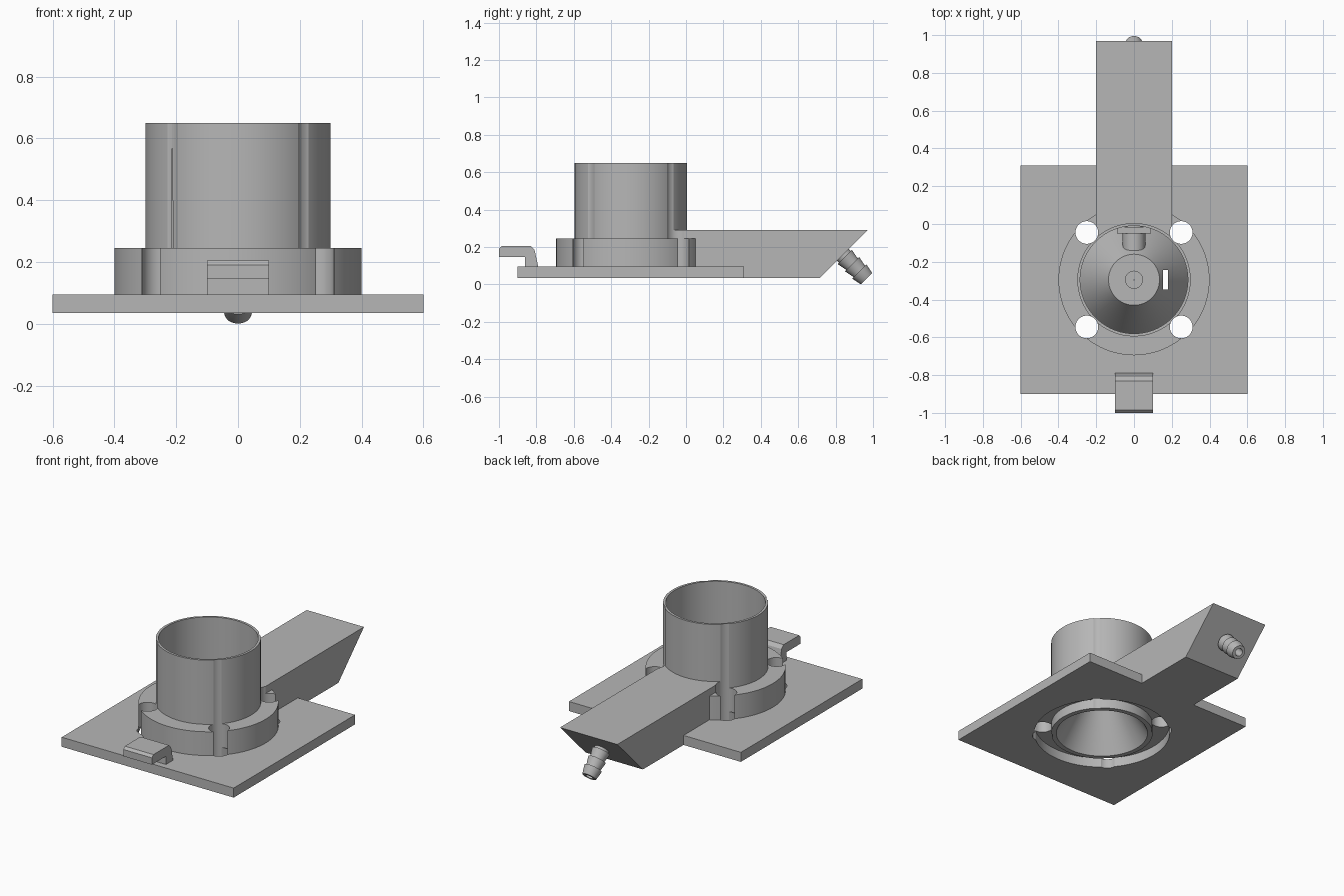
import bpy, bmesh, math
from mathutils import Matrix, Vector

if "Cube" in bpy.data.objects:
    bpy.data.objects.remove(bpy.data.objects["Cube"])

grey = bpy.data.materials.new("plain_grey")
grey.use_nodes = True
COLOR = (0.47, 0.47, 0.47, 1)
grey.diffuse_color = COLOR
grey.node_tree.nodes["Principled BSDF"].inputs["Base Color"].default_value = COLOR

CY = -0.295                      # centre of the round housing along y
BASE, TOP = 0.035, 0.095         # underside and top of the plate
HOUSING = Matrix.Translation((0, CY, 0))


def finish(name, bm, matrix=None):
    bmesh.ops.recalc_face_normals(bm, faces=bm.faces)
    if matrix:
        bm.transform(matrix)
    mesh = bpy.data.meshes.new(name)
    bm.to_mesh(mesh)
    bm.free()
    obj = bpy.data.objects.new(name, mesh)
    mesh.materials.append(grey)
    bpy.context.collection.objects.link(obj)
    return obj


def extrude_x(name, outline, half):
    """Side outline of (y, z) points, extruded symmetrically along x."""
    bm = bmesh.new()
    face = bm.faces.new([bm.verts.new((-half, y, z)) for y, z in outline])
    new = bmesh.ops.extrude_face_region(bm, geom=[face])["geom"]
    moved = [v for v in new if isinstance(v, bmesh.types.BMVert)]
    bmesh.ops.translate(bm, verts=moved, vec=(2 * half, 0, 0))
    return finish(name, bm)


def box(name, x, y0, y1, z0, z1):
    return extrude_x(name, [(y0, z0), (y1, z0), (y1, z1), (y0, z1)], x)


def lathe(name, profile, matrix=HOUSING, steps=96):
    """Closed (radius, z) profile revolved around z."""
    bm = bmesh.new()
    rings = []
    for i in range(steps):
        a = 2 * math.pi * i / steps
        rings.append([bm.verts.new((r * math.cos(a), r * math.sin(a), z)) for r, z in profile])
    n = len(profile)
    for i in range(steps):
        a, b = rings[i], rings[(i + 1) % steps]
        for j in range(n):
            k = (j + 1) % n
            bm.faces.new((a[j], b[j], b[k], a[k]))
    return finish(name, bm, matrix)


def cylinder(name, radius, z0, z1, matrix=HOUSING, steps=96):
    bm = bmesh.new()
    bmesh.ops.create_cone(bm, cap_ends=True, segments=steps, radius1=radius, radius2=radius,
                          depth=z1 - z0, matrix=Matrix.Translation((0, 0, (z0 + z1) / 2)))
    return finish(name, bm, matrix)


def cut(obj, *cutters):
    for cutter in cutters:
        mod = obj.modifiers.new("cut", "BOOLEAN")
        mod.operation, mod.solver, mod.object = "DIFFERENCE", "EXACT", cutter
        bpy.context.view_layer.objects.active = obj
        bpy.ops.object.modifier_apply(modifier=mod.name)


# Cutters: bolt holes, the round opening below and the bore
bolts = [cylinder("bolt_cutter", 0.06, -0.1, 0.8,
                  Matrix.Translation((sx * 0.25, CY + sy * 0.25, 0)), 48)
         for sx in (-1, 1) for sy in (-1, 1)]
opening = cylinder("opening_cutter", 0.4, -0.1, TOP + 0.001)
bore = cylinder("bore_cutter", 0.293, -0.1, 0.9)
slot = box("slot_cutter", 0.0125, CY - 0.052, CY + 0.052, -0.1, 0.6)
slot.data.transform(Matrix.Translation((0.167, 0, 0)))

# Mounting plate
plate = box("base_plate", 0.6, -0.9, 0.31, BASE, TOP)
cut(plate, opening, *bolts)

# Long arm with a slanted end
arm = extrude_x("rear_arm", [(CY, BASE), (0.715, BASE), (0.97, 0.29), (CY, 0.29)], 0.2)
cut(arm, opening, bore, *bolts)

# Flange ring and thin walled tube
flange = lathe("flange_ring", [(0.29, TOP), (0.4, TOP), (0.4, 0.245), (0.29, 0.245)])
cut(flange, *bolts)
tube = lathe("tube_wall", [(0.285, BASE), (0.3, BASE), (0.3, 0.65), (0.285, 0.65)])
cut(tube, *bolts)

# Hollow cone inside the tube, with a slot in its side
cone = lathe("inner_cone", [(0.27, BASE), (0.288, BASE), (0.288, 0.05), (0.135, 0.29),
                            (0.045, 0.29), (0.045, 0.28), (0.002, 0.28),
                            (0.002, 0.272), (0.125, 0.272)])
cut(cone, slot)

# Inlet pipe and collar entering the tube from the arm
along_y = Matrix.Rotation(-math.pi / 2, 4, "X")
inlet = cylinder("inlet_pipe", 0.06, -0.14, -0.005,
                 Matrix.Translation((0, 0, 0.2)) @ along_y, 32)
collar = box("inlet_collar", 0.09, -0.05, -0.015, 0.13, 0.27)

# Hook clip at the front edge
clip = extrude_x("front_clip", [(-0.79, TOP), (-0.81, 0.185), (-0.83, 0.205), (-0.985, 0.205),
                                (-1, 0.19), (-1, 0.147), (-0.86, 0.147), (-0.86, TOP)], 0.1)

# Barbed hose nozzle square to the slanted end
barbs = [(0.024, 0.18), (0.024, -0.01), (0.044, -0.01)]
for i in range(3):
    z = 0.015 + i * 0.055
    barbs += [(0.044, z), (0.054, z), (0.044, z + 0.05)]
barbs.append((0.042, 0.18))
direction = Vector((0, 1, -1)).to_track_quat("Z", "X").to_matrix().to_4x4()
nozzle = lathe("hose_nozzle", barbs, Matrix.Translation((0, 0.838, 0.158)) @ direction, 32)

for helper in [*bolts, opening, bore, slot]:
    bpy.data.objects.remove(helper)

# Smooth the round parts, keep hard edges
for obj in (plate, arm, flange, tube, cone, inlet, nozzle):
    bpy.ops.object.select_all(action="DESELECT")
    obj.select_set(True)
    bpy.context.view_layer.objects.active = obj
    bpy.ops.object.shade_smooth_by_angle(angle=math.radians(30))
